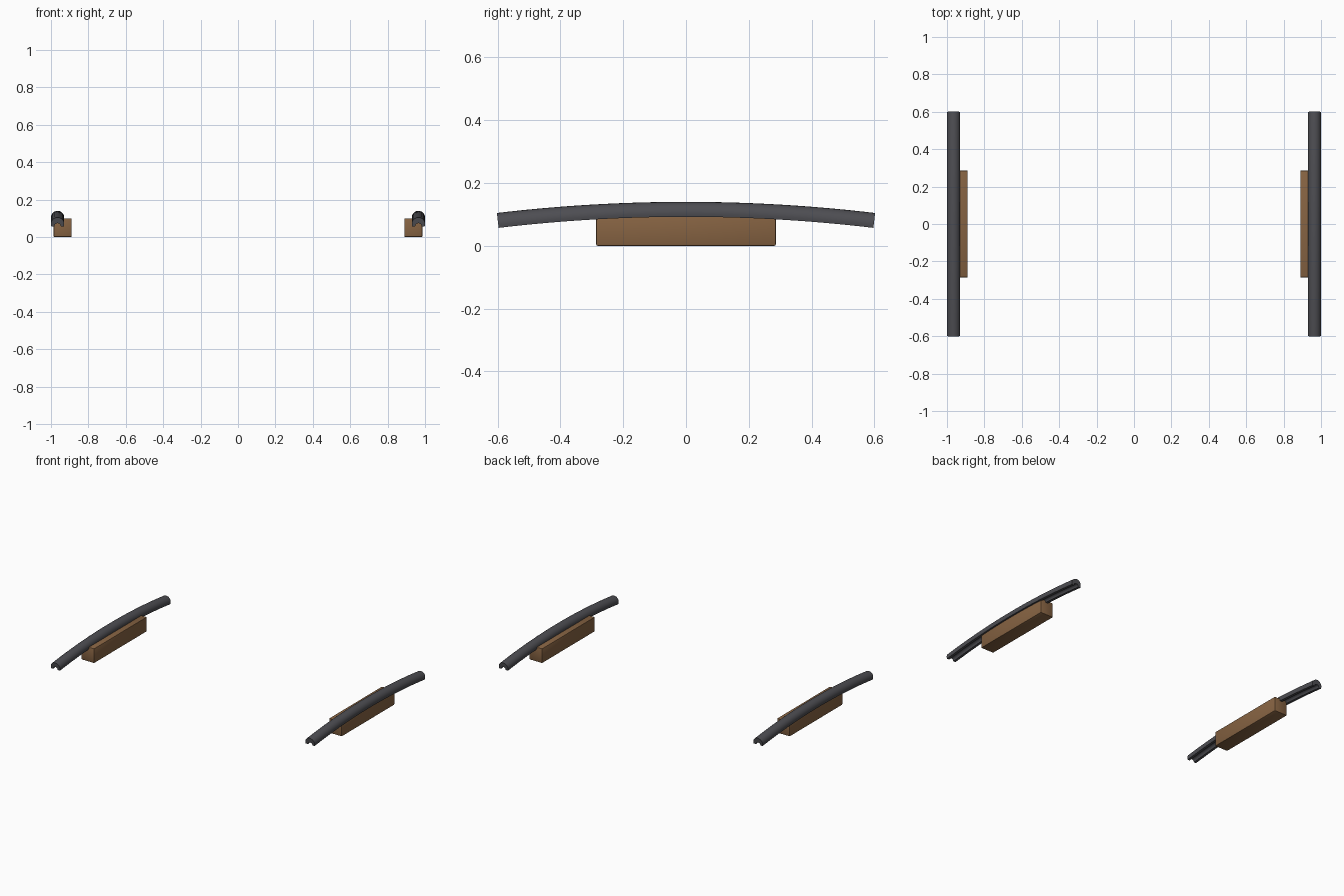
import bpy, bmesh, math

if "Cube" in bpy.data.objects:
    bpy.data.objects.remove(bpy.data.objects["Cube"])


def material(name, color):
    m = bpy.data.materials.new(name)
    m.diffuse_color = color
    m.use_nodes = True
    m.node_tree.nodes["Principled BSDF"].inputs["Base Color"].default_value = m.diffuse_color
    return m


RUBBER = material("dark_grey", (0.075, 0.075, 0.085, 1))
WOOD = material("brown_wood", (0.24, 0.125, 0.055, 1))


def finish(bm, name, mat):
    bmesh.ops.recalc_face_normals(bm, faces=bm.faces)
    me = bpy.data.meshes.new(name)
    bm.to_mesh(me)
    bm.free()
    me.materials.append(mat)
    ob = bpy.data.objects.new(name, me)
    bpy.context.collection.objects.link(ob)
    bpy.context.view_layer.objects.active = ob
    ob.select_set(True)
    bpy.ops.object.shade_smooth_by_angle(angle=math.radians(35))
    ob.select_set(False)
    return ob


def rail_section(r=0.0355, groove=0.017):
    # Round top with a concave channel along the underside
    lo = math.radians(-20)
    pts = []
    for i in range(15):
        a = lo + (math.pi - 2 * lo) * i / 14
        pts.append((r * math.cos(a), r * math.sin(a)))
    base = r * math.sin(lo)
    for i in range(9):
        a = math.pi - math.pi * i / 8
        pts.append((groove * math.cos(a), base + groove * math.sin(a)))
    return pts


def curved_rail(name, side):
    # Sweep the section along a shallow arch
    bm = bmesh.new()
    radius, half, steps = 5.1, 0.598, 32
    ang = math.asin(half / radius)
    rings = []
    for i in range(steps + 1):
        t = -ang + 2 * ang * i / steps
        ring = []
        for px, pz in rail_section():
            d = radius + pz
            z = 0.1045 - radius + d * math.cos(t)
            ring.append(bm.verts.new((side * 0.9645 + px, d * math.sin(t), z)))
        rings.append(ring)
    n = len(rings[0])
    for a, b in zip(rings, rings[1:]):
        for j in range(n):
            k = (j + 1) % n
            bm.faces.new((a[j], a[k], b[k], b[j]))
    bm.faces.new(rings[0])
    bm.faces.new(rings[-1])
    return finish(bm, name, RUBBER)


def support_block(name, side):
    # Lightly bevelled wooden block under the rail, set slightly inward
    bm = bmesh.new()
    bmesh.ops.create_cube(bm, size=1)
    for v in bm.verts:
        v.co.x = v.co.x * 0.097 + side * 0.938
        v.co.y *= 0.572
        v.co.z = (v.co.z + 0.5) * 0.1
    bmesh.ops.bevel(bm, geom=bm.edges[:], offset=0.005, segments=2,
                    profile=0.5, affect='EDGES')
    return finish(bm, name, WOOD)


for label, side in (("left", -1), ("right", 1)):
    curved_rail(label + "_curved_rail", side)
    support_block(label + "_support_block", side)
